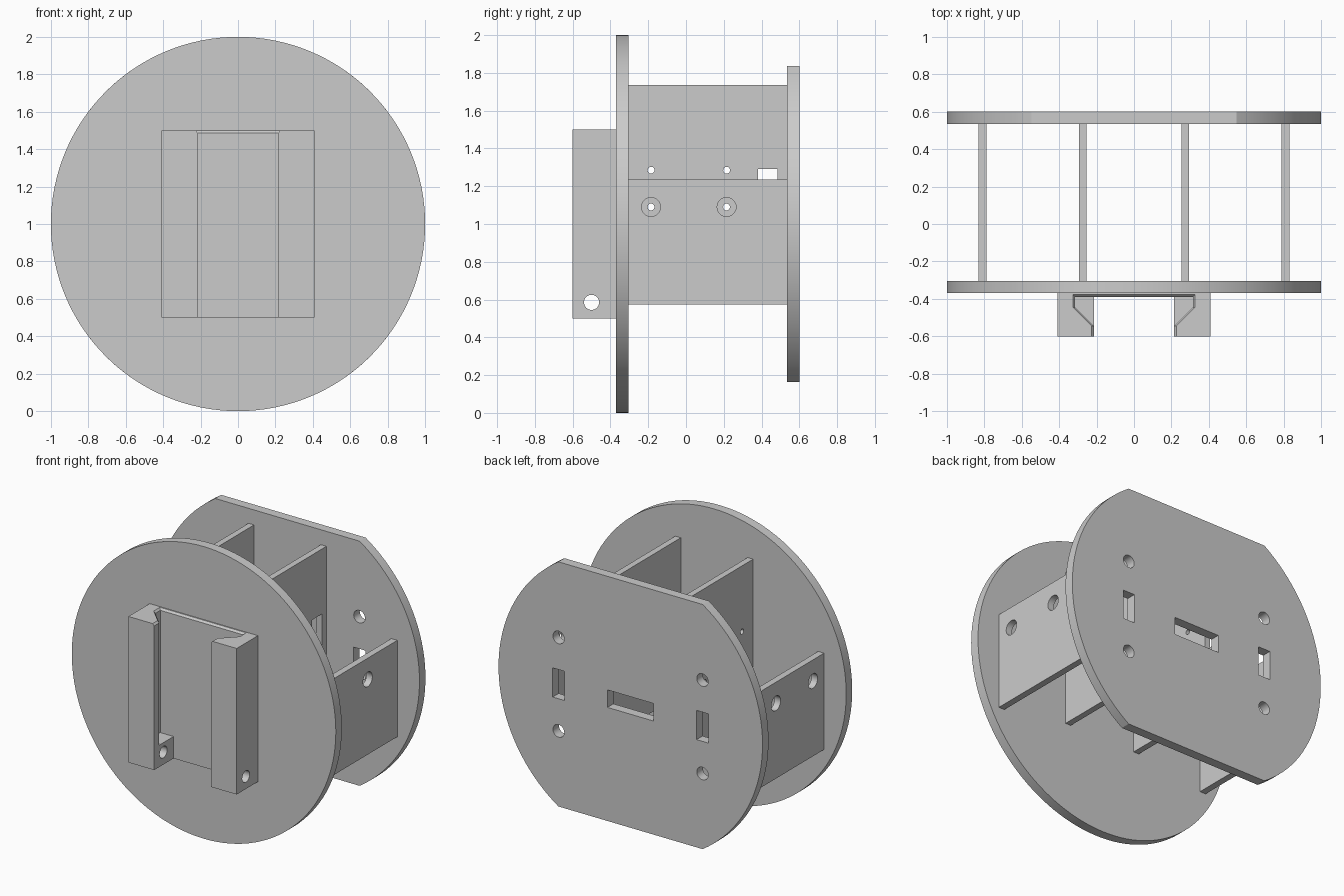
import bpy, bmesh, math

cube = bpy.data.objects.get("Cube")
if cube:
    bpy.data.objects.remove(cube, do_unlink=True)

grey = bpy.data.materials.new("plain grey")
grey.use_nodes = True
COLOUR = (0.6, 0.6, 0.6, 1)
grey.diffuse_color = COLOUR
grey.node_tree.nodes["Principled BSDF"].inputs["Base Color"].default_value = COLOUR

# How a flat profile (u, v) and a depth w map to space for each axis
PLACE = {"X": lambda u, v, w: (w, u, v),
         "Y": lambda u, v, w: (u, w, v),
         "Z": lambda u, v, w: (u, v, w)}


def arc(radius, start, end, count, cu=0, cv=0):
    return [(cu + radius * math.cos(start + (end - start) * i / count),
             cv + radius * math.sin(start + (end - start) * i / count))
            for i in range(count + 1)]


def circle(cu, cv, radius, count=32):
    return arc(radius, 0, math.tau, count, cu, cv)[:-1]


def rect(u0, u1, v0, v1):
    return [(u0, v0), (u1, v0), (u1, v1), (u0, v1)]


def loft(bm, axis, sections):
    """Closed solid through (profile, depth) sections."""
    rings = [[bm.verts.new(PLACE[axis](u, v, w)) for u, v in pts] for pts, w in sections]
    for a, b in zip(rings, rings[1:]):
        for i in range(len(a)):
            j = (i + 1) % len(a)
            bm.faces.new((a[i], a[j], b[j], b[i]))
    bm.faces.new(rings[0])
    bm.faces.new(rings[-1])


def make(name, axis, solids):
    """Object made of separate solids, each a list of sections."""
    bm = bmesh.new()
    for sections in solids:
        loft(bm, axis, sections)
    bmesh.ops.recalc_face_normals(bm, faces=bm.faces)
    mesh = bpy.data.meshes.new(name)
    bm.to_mesh(mesh)
    bm.free()
    mesh.materials.append(grey)
    obj = bpy.data.objects.new(name, mesh)
    bpy.context.collection.objects.link(obj)
    return obj


def prism(pts, lo, hi):
    return [(pts, lo), (pts, hi)]


def cut(obj, axis, solids):
    cutter = make("cutter", axis, solids)
    cutter.hide_render = True
    mod = obj.modifiers.new("cut", "BOOLEAN")
    mod.operation, mod.solver, mod.object = "DIFFERENCE", "EXACT", cutter
    graph = bpy.context.evaluated_depsgraph_get()
    result = bpy.data.meshes.new_from_object(obj.evaluated_get(graph))
    obj.modifiers.clear()
    obj.data = result
    bpy.data.objects.remove(cutter, do_unlink=True)


def finish(obj):
    bpy.ops.object.select_all(action="DESELECT")
    obj.select_set(True)
    bpy.context.view_layer.objects.active = obj
    bpy.ops.object.shade_smooth_by_angle(angle=math.radians(30))


# Front disc
FRONT, BACK = -0.305, 0.535
front_disc = make("front_disc", "Y", [prism(circle(0, 1, 1, 128), -0.37, FRONT)])

# Back plate: disc with flat top and bottom, bolt holes and slots
corner = math.asin(0.8375)
outline = (arc(1, -corner, corner, 40, 0, 1)
           + arc(1, math.pi - corner, math.pi + corner, 40, 0, 1))
back_plate = make("back_plate", "Y", [prism(outline, BACK, 0.6)])
openings = [rect(-0.175, 0.175, 0.94, 1.06)]
for x in (-0.545, 0.545):
    openings += [circle(x, 0.68, 0.043), circle(x, 1.32, 0.043),
                 rect(x - 0.045, x + 0.045, 0.9, 1.1)]
cut(back_plate, "Y", [prism(p, 0.5, 0.65) for p in openings])

# Spacer walls between the discs
walls = []
HOLE_Y = (-0.185, 0.215)
for side, label in ((1, "left"), (-1, "right")):
    outer = make(label + "_outer_wall", "X",
                 [prism(rect(FRONT, BACK, 0.575, 1.235), side * 0.787, side * 0.832)])
    cut(outer, "X", [prism(circle(y, 1.09, 0.05), side * 0.7, side * 0.9) for y in HOLE_Y])
    inner = make(label + "_inner_wall", "X",
                 [prism(rect(FRONT, BACK, 0.66, 1.735), side * 0.253, side * 0.295)])
    shapes = [circle(y, z, 0.018, 24) for y in HOLE_Y for z in (1.09, 1.285)]
    shapes.append(rect(0.38, 0.485, 1.08, 1.29))
    cut(inner, "X", [prism(p, side * 0.2, side * 0.35) for p in shapes])
    walls += [outer, inner]

# Mounting bracket: block with a dovetail channel, flared at its open top
bracket = make("mounting_bracket", "Z",
               [prism(rect(-0.41, 0.41, -0.6, -0.37), 0.5, 1.5)])


def channel(grow):
    half = [(0.215 + grow, -0.65), (0.215 + grow, -0.545),
            (0.315 + grow, -0.445), (0.315 + grow, -0.39 + grow)]
    return half + [(-x, y) for x, y in reversed(half)]


cut(bracket, "Z", [[(channel(0), 0.65), (channel(0), 1.487),
                    (channel(0.012), 1.5), (channel(0.012), 1.55)]])
# Straight gap past the lower stops, then the cross-pin holes
cut(bracket, "Z", [prism(rect(-0.215, 0.215, -0.65, -0.39), 0.45, 0.7)])
cut(bracket, "X", [prism(circle(-0.5, 0.585, 0.04), -0.5, 0.5)])

for part in [front_disc, back_plate, bracket] + walls:
    finish(part)
